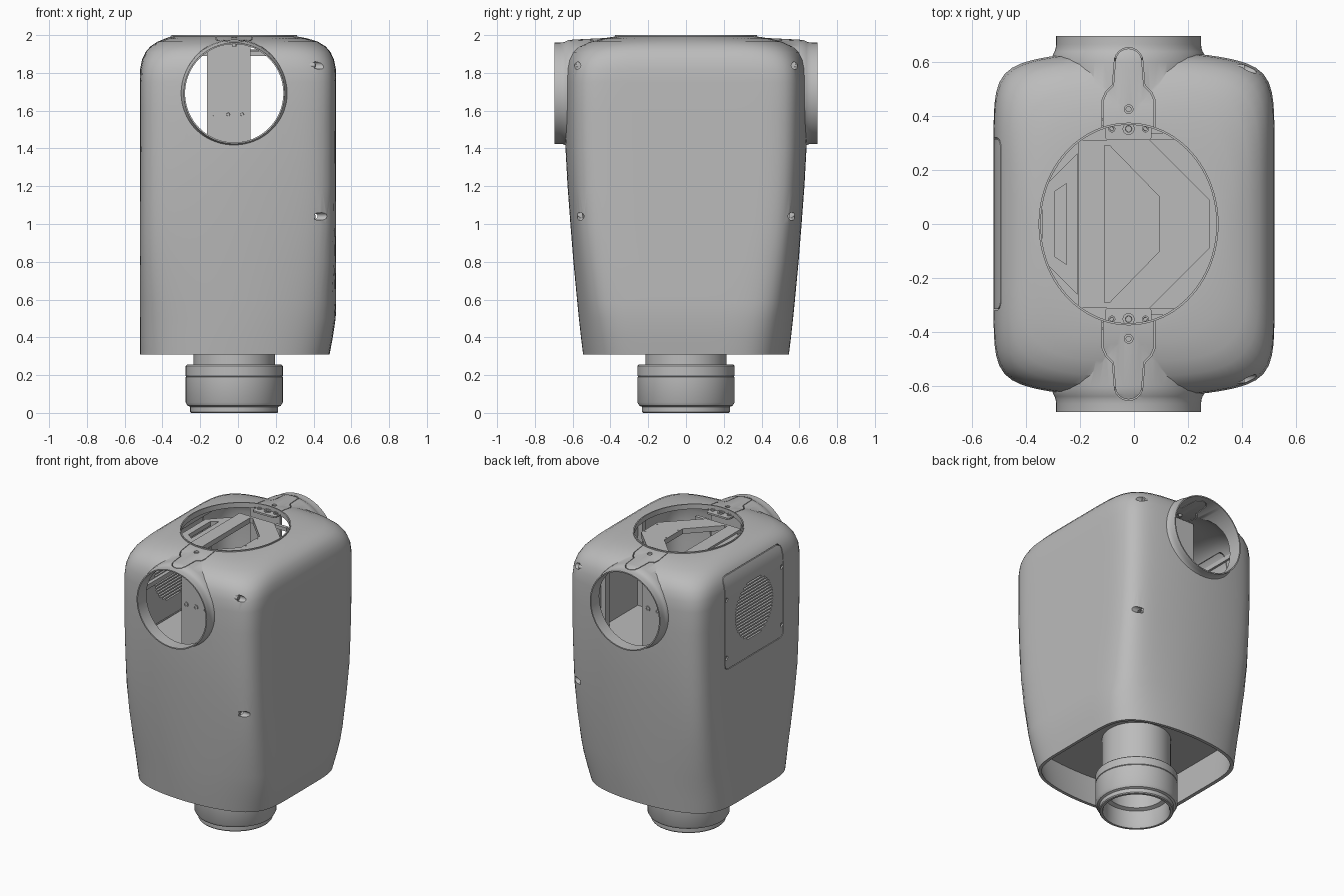
import bpy, bmesh, math
from math import cos, sin, pi, sqrt

if "Cube" in bpy.data.objects:
    bpy.data.objects.remove(bpy.data.objects["Cube"])

grey = bpy.data.materials.new("plain grey")
grey.use_nodes = True
grey.diffuse_color = (0.5, 0.5, 0.5, 1)
grey.node_tree.nodes["Principled BSDF"].inputs["Base Color"].default_value = (0.5, 0.5, 0.5, 1)
CX, HOLE_Z = -0.02, 1.692


def loft(name, loops, ring=False):
    """Skin a list of equal loops; ring joins the last loop to the first, otherwise ends are capped."""
    bm = bmesh.new()
    vs = [[bm.verts.new(p) for p in lp] for lp in loops]
    n = len(loops[0])
    for j in range(len(vs) if ring else len(vs) - 1):
        a, b = vs[j], vs[(j + 1) % len(vs)]
        for i in range(n):
            bm.faces.new((a[i], a[(i + 1) % n], b[(i + 1) % n], b[i]))
    if not ring:
        bm.faces.new(vs[0])
        bm.faces.new(vs[-1])
    bmesh.ops.recalc_face_normals(bm, faces=bm.faces)
    me = bpy.data.meshes.new(name)
    bm.to_mesh(me)
    bm.free()
    ob = bpy.data.objects.new(name, me)
    bpy.context.collection.objects.link(ob)
    me.materials.append(grey)
    return ob


def place(p, axis):
    """Map (u, v, w) so that w runs along the axis."""
    u, v, w = p
    return {"X": (w, u, v), "Y": (u, w, v), "Z": (u, v, w)}[axis]


def prism(name, pts, lo, hi, axis="Z"):
    return loft(name, [[place((u, v, w), axis) for u, v in pts] for w in (lo, hi)])


def frame(name, outer, inner, lo, hi, axis="Z"):
    return loft(name, [[place((u, v, w), axis) for u, v in o]
                       for o, w in ((outer, lo), (outer, hi), (inner, hi), (inner, lo))], True)


def box(name, x, y, z):
    return prism(name, [(x[0], y[0]), (x[1], y[0]), (x[1], y[1]), (x[0], y[1])], *z)


def oval(cx, cy, rx, ry=None, n=64):
    ry = ry or rx
    return [(cx + rx * cos(2 * pi * i / n), cy + ry * sin(2 * pi * i / n)) for i in range(n)]


def lathe(name, profile, cx, cy, axis, ring=False):
    return loft(name, [[place((u, v, w), axis) for u, v in oval(cx, cy, r, n=96)]
                       for r, w in profile], ring)


def rounded(cx, cy, w, h, r):
    pts = []
    for q, (sx, sy) in enumerate(((1, 1), (-1, 1), (-1, -1), (1, -1))):
        for i in range(7):
            t = (q + i / 6) * pi / 2
            pts.append((cx + sx * (w - r) + r * cos(t), cy + sy * (h - r) + r * sin(t)))
    return pts


def combine(target, tool, op="DIFFERENCE"):
    m = target.modifiers.new("cut", "BOOLEAN")
    m.operation, m.object, m.solver = op, tool, "EXACT"
    bpy.context.view_layer.objects.active = target
    bpy.ops.object.modifier_apply(modifier=m.name)
    bpy.data.objects.remove(tool)


# housing cross-sections: z, left x, right x, half depth, bulge, squareness
SECTIONS = [
    (0.31, -0.52, 0.485, 0.545, 0.38, 6), (0.40, -0.52, 0.502, 0.556, 0.36, 6.5),
    (0.50, -0.52, 0.517, 0.567, 0.33, 7), (0.58, -0.52, 0.52, 0.575, 0.3, 7.5),
    (0.80, -0.52, 0.52, 0.596, 0.25, 9), (1.00, -0.52, 0.52, 0.612, 0.22, 10),
    (1.20, -0.52, 0.52, 0.627, 0.22, 10), (1.40, -0.52, 0.52, 0.638, 0.23, 10),
    (1.60, -0.52, 0.52, 0.643, 0.24, 10), (1.75, -0.52, 0.52, 0.643, 0.24, 10),
    (1.82, -0.518, 0.518, 0.638, 0.24, 9), (1.87, -0.508, 0.508, 0.625, 0.25, 8),
    (1.91, -0.49, 0.49, 0.602, 0.25, 7), (1.94, -0.464, 0.464, 0.567, 0.25, 6),
    (1.965, -0.426, 0.423, 0.51, 0.2, 5), (1.982, -0.385, 0.37, 0.445, 0.15, 3),
    (1.992, -0.358, 0.318, 0.38, 0, 2)]


def section(s, d=0.0, z=None, n=128):
    z0, xl, xr, depth, bulge, p = s
    a, c, depth = (xr - xl) / 2 - d, (xl + xr) / 2, depth - d
    pts = []
    for i in range(n):
        t = 2 * pi * (i + 0.5) / n
        u, v = abs(cos(t)), abs(sin(t))
        lo, hi = 0, min(a / u, depth / v)
        for _ in range(30):
            r = (lo + hi) / 2
            inside = (r * u / a) ** p + (r * v / (depth - bulge * (r * u) ** 2)) ** p < 1
            lo, hi = (r, hi) if inside else (lo, r)
        pts.append((c + lo * cos(t), lo * sin(t), z0 - d if z is None else z))
    return pts


# housing shell with softly flared side ports
shell = loft("housing_shell", [section(s) for s in SECTIONS])
for side in (-1, 1):
    flare = [(0.268, 0.695), (0.268, 0.665), (0.27, 0.65), (0.274, 0.638), (0.28, 0.628),
             (0.284, 0.6), (0.294, 0.4)]
    combine(shell, lathe("port", [(r, side * y) for r, y in flare], CX, HOLE_Z, "Y"), "UNION")
combine(shell, loft("cavity", [section(s, 0.025) for s in SECTIONS]))
combine(shell, prism("bore", oval(CX, HOLE_Z, 0.26, n=96), -0.8, 0.8, "Y"))
combine(shell, prism("mouth", oval(CX, 0, 0.325, 0.367, 96), 1.9, 2.1))

# side service panel seam and round slotted grille
combine(shell, frame("seam", rounded(0, 1.585, 0.32, 0.32, 0.04),
                     rounded(0, 1.585, 0.315, 0.315, 0.035), -0.6, -0.45, "X"))
for i in range(-9, 10):
    h = sqrt(0.205 ** 2 - (i * 0.021) ** 2)
    combine(shell, prism("slot", rounded(0, 1.585 + i * 0.021, h, 0.0055, 0.005), -0.6, -0.45, "X"))
for y in (-0.3, 0.3):
    for z in (1.35, 1.75):
        combine(shell, prism("screw_hole", oval(y, z, 0.014, n=16), -0.6, -0.51, "X"))

# corner screw recesses
for side in (-1, 1):
    for y, z in ((0.577, 1.84), (0.56, 1.04)):
        combine(shell, prism("recess", oval(side * y, z, 0.02, n=24), 0.405, 0.6, "X"))
        lathe("corner_screw", [(0.014, 0.37), (0.014, 0.408), (0.008, 0.409), (0.007, 0.403)],
              side * y, z, "X")


def tab(side, g):
    """Outline of a latch tab: wide base, narrow rounded tongue."""
    half = [(0.098 - g, 0.34), (0.098 - g, 0.46 - g), (0.085 - g, 0.49 - g), (0.06 - g, 0.515 - g)]
    half += [((0.053 - g) * cos(t * pi / 12), 0.6 + (0.053 - g) * sin(t * pi / 12)) for t in range(6)]
    pts = half + [(0, 0.653 - g)] + [(-x, y) for x, y in reversed(half)]
    return [(CX + x, side * y) for x, y in pts]


# latch tabs, brackets and their screws
for side in (-1, 1):
    combine(shell, frame("tab_seam", tab(side, 0), tab(side, 0.004), 1.9, 2.1))
    combine(shell, prism("tab_hole", oval(CX, side * 0.425, 0.016, n=24), 1.9, 2.1))
    prism("tab_screw", oval(CX, side * 0.425, 0.011, n=16), 1.94, 1.978)
    bracket = [(-0.108, 0.372), (-0.108, 0.32), (-0.098, 0.31), (0.055, 0.31), (0.065, 0.32), (0.065, 0.372)]
    prism("latch_bracket", [(x, side * y) for x, y in bracket], 1.958, 1.97)
    for dx, r in ((-0.062, 0.013), (0, 0.022), (0.062, 0.013)):
        lathe("bracket_screw", [(r, 1.965), (r, 1.978), (r * 0.55, 1.978), (r * 0.5, 1.972)],
              CX + dx, side * 0.352, "Z")
    # upright plate behind each port
    box("port_plate", (-0.163, 0.065), sorted((side * 0.365, side * 0.385)), (1.26, 1.957))
    for x in (-0.127, -0.052, 0.022):
        lathe("plate_screw", [(0.017, side * 0.383), (0.017, side * 0.391), (0.009, side * 0.391),
                              (0.008, side * 0.386)], x, 1.58, "Y")

# raised lip around the top opening
frame("top_lip", oval(CX, 0, 0.333, 0.375, 96), oval(CX, 0, 0.325, 0.367, 96), 1.975, 2.0)

# inner floors
loft("inner_floor", [section(SECTIONS[6], 0.015, z) for z in (1.24, 1.26)])
loft("lower_bulkhead", [section(SECTIONS[2], 0.015, z) for z in (0.52, 0.54)])


def mirrored(pts):
    return pts + [(x, -y) for x, y in reversed(pts)]


# deck just below the opening, with a tapered cut-out, and a slotted rack beside it
frame("inner_deck", mirrored([(-0.205, 0.31), (0.06, 0.31), (0.28, 0.09)]),
      mirrored([(-0.11, 0.29), (-0.09, 0.29), (0.095, 0.1)]), 1.89, 1.925)
frame("left_rack", mirrored([(-0.34, 0.13), (-0.21, 0.26)]),
      mirrored([(-0.295, 0.12), (-0.25, 0.15)]), 1.885, 1.915)
for y in (-0.325, 0.325):
    box("deck_rail", (0.06, 0.15), (y - 0.012, y + 0.012), (1.89, 1.915))
for y in (-0.065, 0.065):
    for x in (0.105, 0.265):
        prism("deck_pin", oval(x, y, 0.005, n=12), 1.92, 1.928)

# wall rails
for z in (1.58, 1.85):
    box("left_rail", (-0.5, -0.47), (-0.38, 0.38), (z - 0.015, z + 0.015))
box("right_rail", (0.46, 0.5), (-0.38, 0.38), (1.63, 1.66))
for y in (-0.2, 0.2):
    box("right_post", (0.46, 0.5), (y - 0.02, y + 0.02), (1.26, 1.86))

# outlet nozzle with collar
lathe("outlet_nozzle", [
    (0.215, 0.53), (0.215, 0.255), (0.25, 0.255), (0.257, 0.248), (0.257, 0.196), (0.253, 0.193),
    (0.257, 0.19), (0.257, 0.055), (0.247, 0.038), (0.233, 0.032), (0.233, 0.006), (0.228, 0),
    (0.212, 0), (0.205, 0.02), (0.205, 0.12), (0.18, 0.13), (0.18, 0.53)], CX, 0, "Z", True)

for ob in bpy.context.collection.objects:
    if ob.type == "MESH" and grey.name in ob.data.materials:
        bpy.ops.object.select_all(action="DESELECT")
        ob.select_set(True)
        bpy.context.view_layer.objects.active = ob
        bpy.ops.object.shade_smooth_by_angle(angle=math.radians(32))
